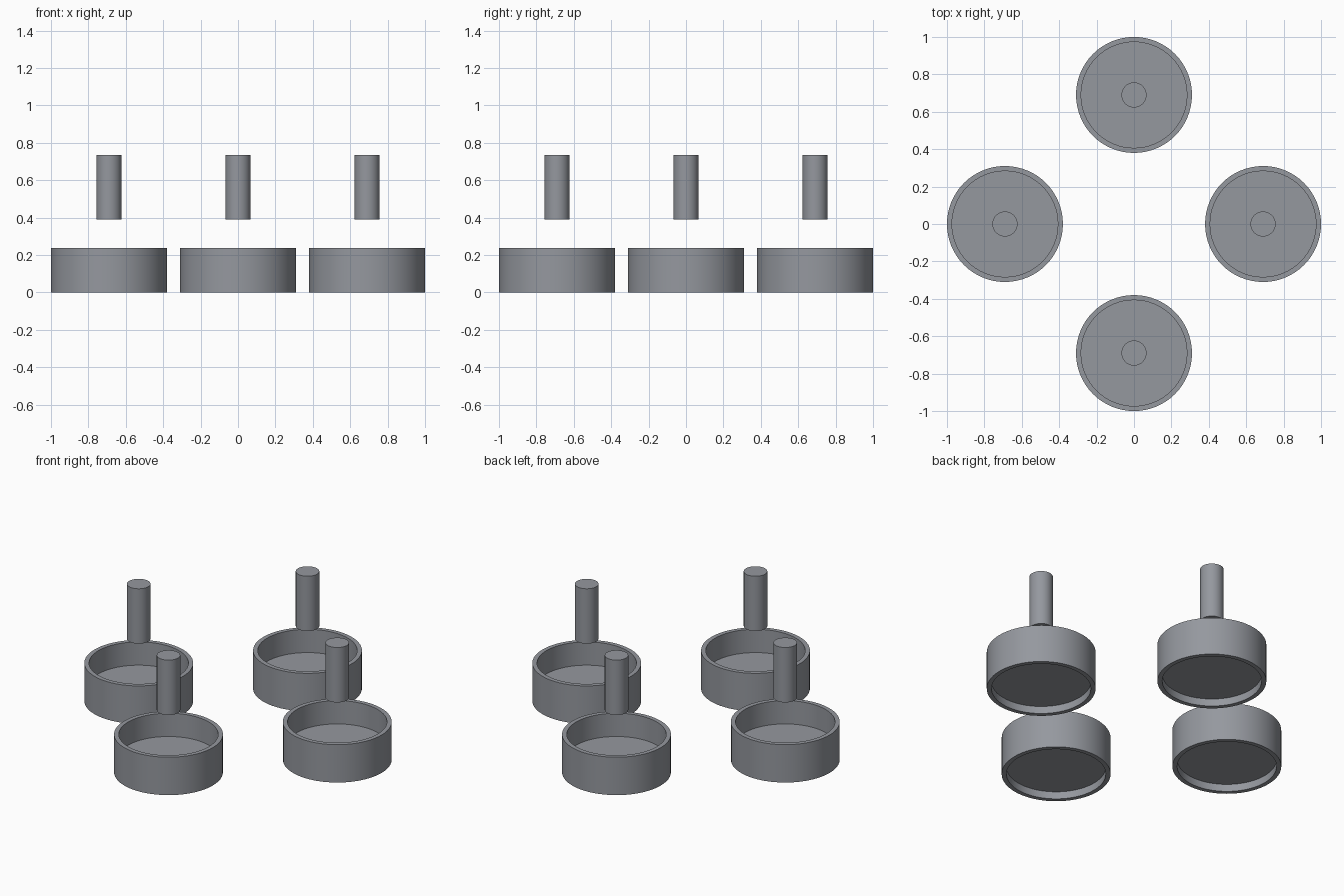
import bpy
import math

cube = bpy.data.objects.get("Cube")
if cube:
    bpy.data.objects.remove(cube, do_unlink=True)

SEGMENTS = 64
SPACING = 0.69

grey = bpy.data.materials.new("cool grey")
grey.use_nodes = True
colour = (0.30, 0.315, 0.345, 1)
grey.diffuse_color = colour
grey.node_tree.nodes["Principled BSDF"].inputs["Base Color"].default_value = colour


def lathe(name, profile, location):
    """Spin an (r, z) profile around z; points with r = 0 become a flat cap."""
    verts, faces, rings = [], [], []
    for r, z in profile:
        if r == 0:
            continue
        rings.append(len(verts))
        for i in range(SEGMENTS):
            a = math.tau * i / SEGMENTS
            verts.append((r * math.cos(a), r * math.sin(a), z))
    for low, high in zip(rings, rings[1:]):
        for i in range(SEGMENTS):
            j = (i + 1) % SEGMENTS
            faces.append((low + i, low + j, high + j, high + i))
    faces.append(tuple(reversed(range(rings[0], rings[0] + SEGMENTS))))
    faces.append(tuple(range(rings[-1], rings[-1] + SEGMENTS)))
    mesh = bpy.data.meshes.new(name)
    mesh.from_pydata(verts, [], faces)
    mesh.materials.append(grey)
    obj = bpy.data.objects.new(name, mesh)
    obj.location = location
    bpy.context.collection.objects.link(obj)
    bpy.ops.object.select_all(action="DESELECT")
    obj.select_set(True)
    bpy.context.view_layer.objects.active = obj
    bpy.ops.object.shade_smooth_by_angle(angle=math.radians(30))
    return obj


# Cup: shallow recess below, deep well above, thin wall all round
OUTER, INNER = 0.31, 0.283
RIM, FLOOR, RECESS = 0.238, 0.092, 0.046
cup_profile = [(INNER, RECESS), (INNER, 0), (OUTER, 0),
               (OUTER, RIM), (INNER, RIM), (INNER, FLOOR)]

# Pin: plain cylinder floating above the cup
pin_profile = [(0.067, 0.39), (0.067, 0.735)]

sides = {"left": (1, 0), "back": (0, 1), "right": (-1, 0), "front": (0, -1)}
for side, (x, y) in sides.items():
    place = (x * SPACING, y * SPACING, 0)
    lathe(side + "_cup", cup_profile, place)
    lathe(side + "_pin", pin_profile, place)
